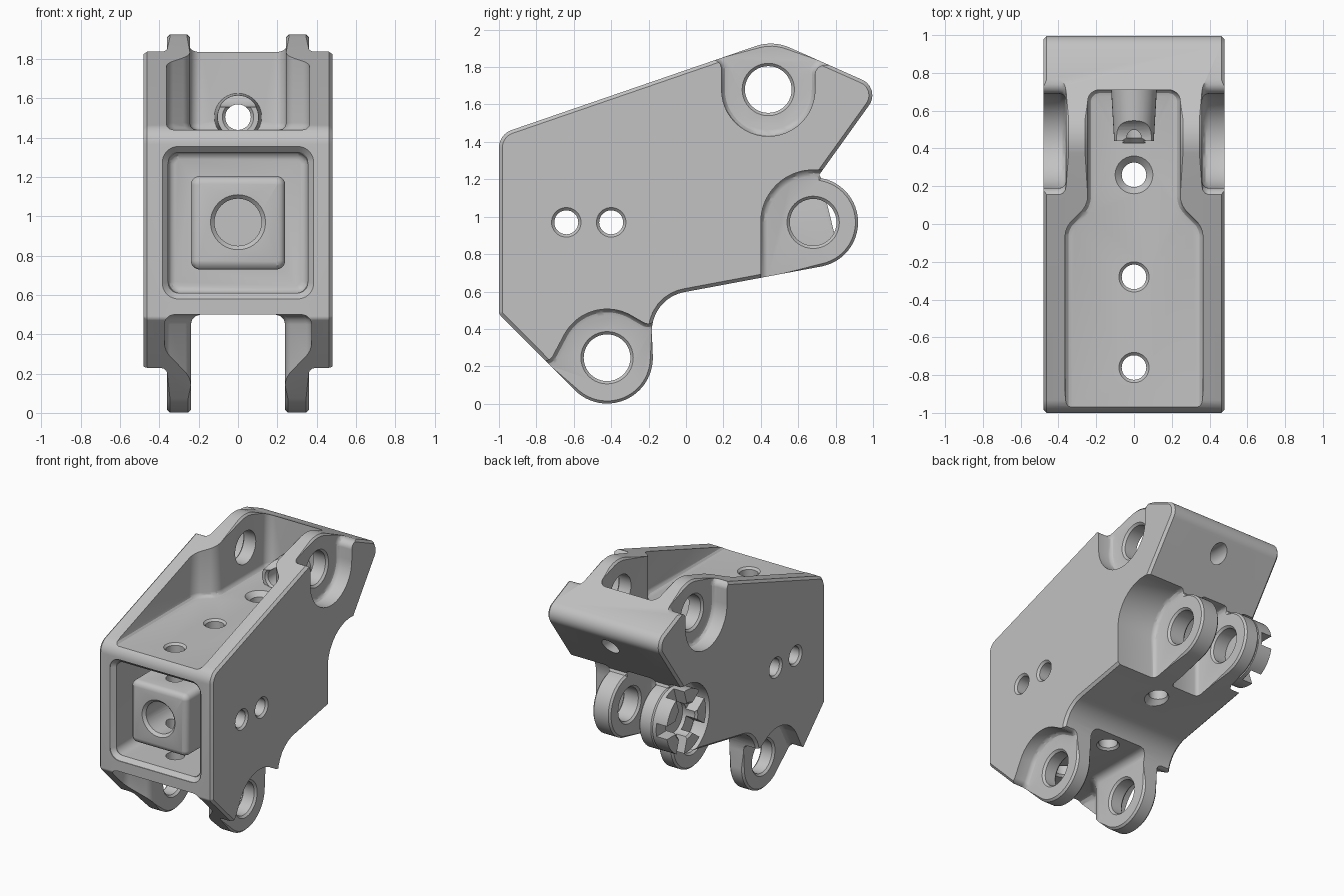
import bpy, bmesh, math
from mathutils import Vector

if "Cube" in bpy.data.objects:
    bpy.data.objects.remove(bpy.data.objects["Cube"], do_unlink=True)

grey = bpy.data.materials.new("machined_grey")
grey.use_nodes = True
grey.diffuse_color = (0.54, 0.54, 0.54, 1)
grey.node_tree.nodes["Principled BSDF"].inputs["Base Color"].default_value = (0.54, 0.54, 0.54, 1)


def arc(cu, cv, r, start, end, n=24):
    angles = [math.radians(start + (end - start) * i / n) for i in range(n + 1)]
    return [(cu + r * math.cos(a), cv + r * math.sin(a)) for a in angles]


def rounded(corners, n=8):
    """Outline from corners (u, v) or (u, v, fillet radius)."""
    out = []
    for i, c in enumerate(corners):
        p = Vector(c[:2])
        if len(c) == 2:
            out.append(p)
            continue
        r = c[2]
        a = (Vector(corners[i - 1][:2]) - p).normalized()
        b = (Vector(corners[(i + 1) % len(corners)][:2]) - p).normalized()
        half = a.angle(b) / 2
        t = r / math.tan(half)
        centre = p + (a + b).normalized() * (r / math.sin(half))
        s, e = p + a * t - centre, p + b * t - centre
        out += [centre + s.lerp(e, k / n).normalized() * r for k in range(n + 1)]
    return out


def rect(u0, u1, v0, v1, r):
    return [(u0, v0, r), (u1, v0, r), (u1, v1, r), (u0, v1, r)]


def mirrored(half):
    return half + [(-c[0], *c[1:]) for c in reversed(half)]


def place(axis, u, v, w):
    return {"X": (w, u, v), "Y": (u, w, v), "Z": (u, v, w)}[axis]


def finish(name, bm):
    bmesh.ops.recalc_face_normals(bm, faces=bm.faces)
    mesh = bpy.data.meshes.new(name)
    bm.to_mesh(mesh)
    bm.free()
    ob = bpy.data.objects.new(name, mesh)
    bpy.context.collection.objects.link(ob)
    mesh.materials.append(grey)
    return ob


def prism(name, corners, axis, lo, hi, bevel=0.0, seg=3):
    """Extrude an outline along an axis; bevel rounds the rims of both caps."""
    bm = bmesh.new()
    pts = rounded(corners)
    rings = [[bm.verts.new(place(axis, p[0], p[1], w)) for p in pts] for w in (lo, hi)]
    caps = [bm.faces.new(r) for r in rings]
    for i in range(len(pts)):
        bm.faces.new((rings[0][i - 1], rings[0][i], rings[1][i], rings[1][i - 1]))
    bmesh.ops.recalc_face_normals(bm, faces=bm.faces)
    if bevel:
        edges = [e for f in caps for e in f.edges]
        bmesh.ops.bevel(bm, geom=edges, offset=bevel, segments=seg, profile=0.5,
                        affect="EDGES", clamp_overlap=False)
    return finish(name, bm)


def turned(name, axis, u, v, steps, n=40):
    """Round solid from (position along axis, radius) steps."""
    bm = bmesh.new()
    rings = [[bm.verts.new(place(axis, *p, w)) for p in arc(u, v, r, 0, 360, n)[:-1]]
             for w, r in steps]
    bm.faces.new(rings[0])
    bm.faces.new(rings[-1])
    for a, b in zip(rings, rings[1:]):
        for i in range(n):
            bm.faces.new((a[i - 1], a[i], b[i], b[i - 1]))
    return finish(name, bm)


def hole(axis, u, v, r, lo, hi, rim=0.015):
    wide = r + rim + 0.01
    return turned("hole", axis, u, v,
                  [(lo - 0.01, wide), (lo + rim, r), (hi - rim, r), (hi + 0.01, wide)])


def combine(tool, operation="DIFFERENCE"):
    mod = body.modifiers.new("combine", "BOOLEAN")
    mod.operation, mod.solver, mod.object = operation, "EXACT", tool
    bpy.context.view_layer.objects.active = body
    bpy.ops.object.modifier_apply(modifier=mod.name)
    bpy.data.objects.remove(tool, do_unlink=True)


# Lug centres in the side plane
TOP, REAR, BOTTOM = (0.44, 1.68), (0.68, 0.97), (-0.422, 0.246)

# Main body, side outline extruded across the width
outline = [(-1, 0.48, 0.03), (-1, 1.44, 0.1), (0.465, 1.944, 0.25), (1.044, 1.687, 0.09),
           (0.713, 1.225)]
outline += arc(*REAR, 0.24, 80, -79) + [(-0.19, 0.563, 0.21)] + arc(*BOTTOM, 0.245, 0, -135)
body = prism("bracket_body", outline, "X", -0.48, 0.48, 0.018, 1)

# Reliefs beside the upper and lower lugs
top_relief = arc(*TOP, 0.25, 180, 360) + [(0.69, 1.81, 0.05), (0.85, 1.81), (0.85, 2.1),
                                         (0.08, 2.1), (0.08, 1.84), (0.19, 1.84, 0.05)]
bottom_relief = [(-0.9, -0.1), (-0.9, 0.225), (-0.725, 0.23, 0.05)]
bottom_relief += arc(*BOTTOM, 0.26, 150, 60)
bottom_relief += [(-0.205, 0.421, 0.05), (-0.1, 0.47), (-0.1, -0.1)]
for relief in (top_relief, bottom_relief):
    for lo, hi in ((0.36, 0.6), (-0.6, -0.36)):
        combine(prism("relief", relief, "X", lo, hi, 0.035))

# Rear lugs: deep relief on the left, gap between, round relief on the right
rear_relief = [(0.4, 0.5)] + arc(*REAR, 0.28, 180, 85) + [(1.1, 1.25), (1.1, 0.5)]
combine(prism("left_relief", rear_relief, "X", 0.15, 0.6, 0.035))
combine(prism("rear_gap", rear_relief, "X", -0.24, 0.0, 0.03))
combine(prism("right_relief", arc(*REAR, 0.28, 0, 360, 48)[:-1], "X", -0.6, -0.36, 0.03))

# Top pocket, wide at the front and narrow between the upper lugs
half = [(0.365, -1.2), (0.365, -0.02, 0.12), (0.245, 0.1, 0.12), (0.245, 0.71, 0.06)]
combine(prism("top_pocket", mirrored(half), "Z", 1.44, 2.3, 0.035))

# Bottom pocket, narrowing between the lower lugs
half = [(0.375, -1.2), (0.375, -0.84, 0.1), (0.24, -0.7, 0.1), (0.24, 0.3)]
combine(prism("bottom_pocket", mirrored(half), "Z", -0.3, 0.5, 0.05))

# Front window with chamfered rim
combine(prism("window", rect(-0.355, 0.355, 0.61, 1.325, 0.06), "Y", -1.2, -0.17, 0.035))
combine(prism("window_rim", rect(-0.385, 0.385, 0.58, 1.355, 0.08), "Y", -1.2, -0.965, 0.03, 1))

# Square post in the window, tapered boss in the top pocket
combine(prism("post", rect(-0.24, 0.24, 0.73, 1.205, 0.045), "Y", -0.96, -0.1, 0.04), "UNION")
combine(turned("boss", "Y", 0, 1.505, [(0.44, 0.105), (0.78, 0.125)]), "UNION")

# Notched ring on the right rear lug
combine(turned("notched_ring", "X", *REAR, [(-0.478, 0.238), (-0.3, 0.238)], 48), "UNION")
for k in range(5):
    a = math.radians(72 * k)
    along = Vector((math.cos(a), math.sin(a)))
    across = Vector((-along.y, along.x)) * 0.05
    inner, outer = Vector(REAR) + along * 0.08, Vector(REAR) + along * 0.268
    slot = [outer + across, inner + across, inner - across, outer - across]
    combine(prism("notch", [tuple(p) for p in slot], "X", -0.6, -0.39))

# Lug bores; the upper one is drilled straight through and clips the boss
combine(hole("X", *TOP, 0.125, -0.36, 0.36))
for centre, lo, hi in ((BOTTOM, 0.24, 0.36), (BOTTOM, -0.36, -0.24),
                       (REAR, 0.0, 0.15), (REAR, -0.478, -0.24)):
    combine(hole("X", *centre, 0.125, lo, hi))

# Cross holes, vertical holes, rear hole and post bore
for y in (-0.64, -0.4):
    combine(hole("X", y, 0.97, 0.064, -0.48, 0.48))
for y, low, rim in ((-0.76, 0.5, 0.015), (-0.28, 0.5, 0.015), (0.26, 0.63, 0.035)):
    combine(hole("Z", 0, y, 0.065, low, 1.44, rim))
combine(hole("Y", 0, 1.505, 0.065, 0.44, 1.1))
combine(hole("Y", 0, 0.97, 0.12, -0.96, -0.55, 0.02))

# Chamfer the sharp outer edges of the lugs
bm = bmesh.new()
bm.from_mesh(body.data)
bm.normal_update()
sharp = []
for e in bm.edges:
    if len(e.link_faces) == 2 and all(abs(v.co.x) < 0.37 for v in e.verts):
        side = sorted(abs(f.normal.x) for f in e.link_faces)
        on_lug = all((Vector(v.co.yz) - Vector(c)).length < 0.26 and
                     (Vector(v.co.yz) - Vector(c)).length > 0.2
                     for c in (TOP, REAR, BOTTOM) for v in e.verts
                     if (Vector(v.co.yz) - Vector(c)).length < 0.4)
        near = any((e.verts[0].co.yz - Vector(c)).length < 0.26 for c in (TOP, REAR, BOTTOM))
        if near and on_lug and side[0] < 0.02 and side[1] > 0.99 and e.calc_face_angle_signed() > 1:
            sharp.append(e)
bmesh.ops.bevel(bm, geom=sharp, offset=0.014, segments=1, profile=0.5,
                affect="EDGES", clamp_overlap=False)
bm.to_mesh(body.data)
bm.free()

# Smooth curved surfaces, keep machined edges crisp
bpy.ops.object.select_all(action="DESELECT")
body.select_set(True)
bpy.context.view_layer.objects.active = body
bpy.ops.object.shade_smooth_by_angle(angle=math.radians(30))
